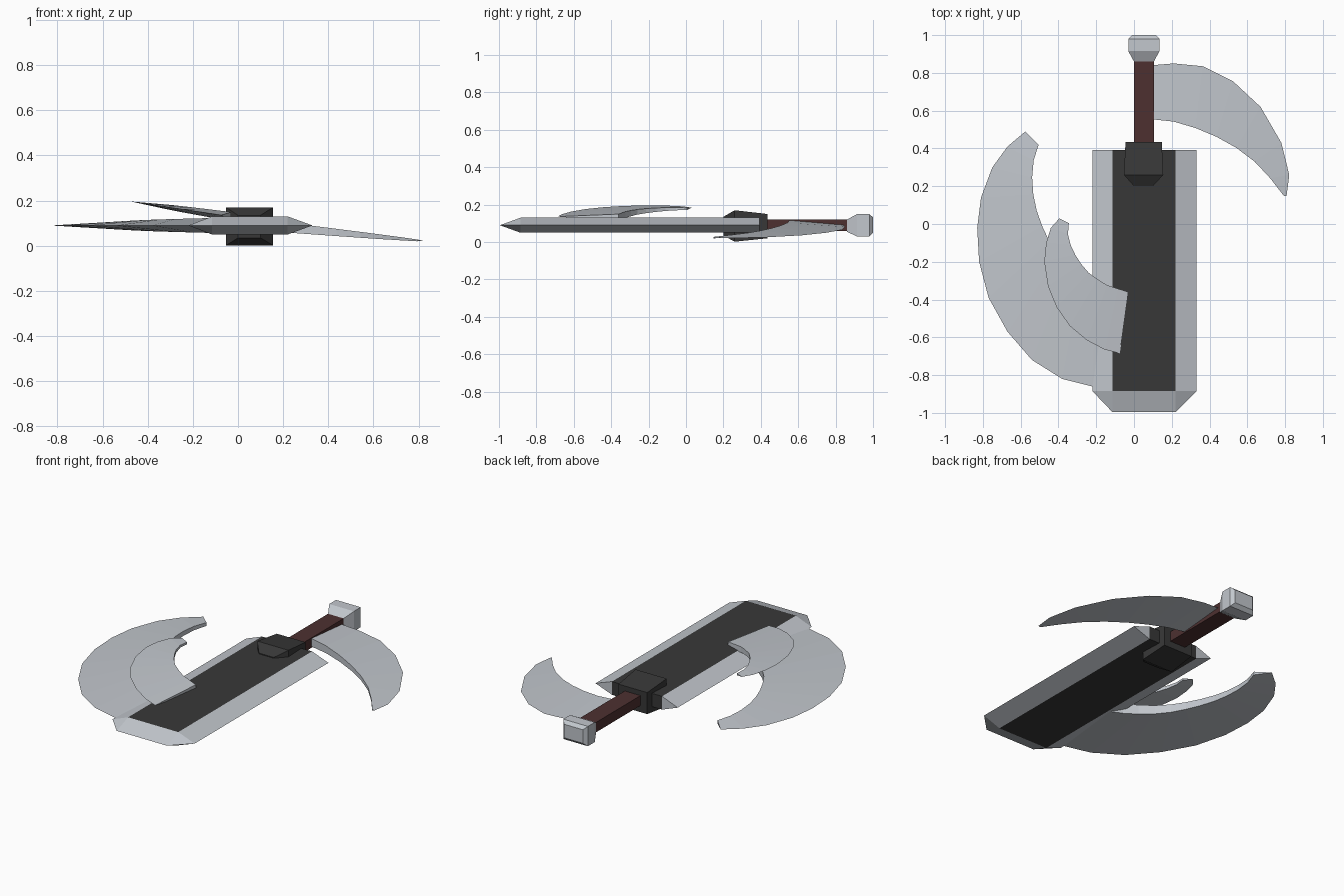
import bpy, bmesh
from mathutils import Vector

if "Cube" in bpy.data.objects:
    bpy.data.objects.remove(bpy.data.objects["Cube"])


def material(name, rgb):
    m = bpy.data.materials.new(name)
    m.diffuse_color = (*rgb, 1)
    m.use_nodes = True
    m.node_tree.nodes["Principled BSDF"].inputs["Base Color"].default_value = m.diffuse_color
    return m


STEEL = material("pale steel", (0.54, 0.57, 0.61))
DARK = material("dark metal", (0.039, 0.039, 0.039))
BROWN = material("brown leather", (0.075, 0.030, 0.030))


def finish(bm, name, *mats):
    bmesh.ops.remove_doubles(bm, verts=bm.verts, dist=1e-5)
    bmesh.ops.recalc_face_normals(bm, faces=bm.faces)
    me = bpy.data.meshes.new(name)
    bm.to_mesh(me)
    bm.free()
    for m in mats:
        me.materials.append(m)
    ob = bpy.data.objects.new(name, me)
    bpy.context.collection.objects.link(ob)
    return ob


def loft(rings, closed_ends=(True, True)):
    """Skin a list of equally long vertex rings."""
    bm = bmesh.new()
    vs = [[bm.verts.new(p) for p in r] for r in rings]
    n = len(vs[0])
    for a, b in zip(vs, vs[1:]):
        for i in range(n):
            j = (i + 1) % n
            bm.faces.new((a[i], a[j], b[j], b[i]))
    for end, use in zip((vs[0], vs[-1]), closed_ends):
        if use:
            bm.faces.new(end)
    return bm


def box_loft(name, mat, sections):
    """Rectangular sections along y: (y, x0, x1, z0, z1)."""
    return finish(loft([[(x0, y, z0), (x1, y, z0), (x1, y, z1), (x0, y, z1)]
                        for y, x0, x1, z0, z1 in sections]), name, mat)


# main blade: hexagonal section, chisel tip, dark flats
section = [(-0.22, 0.09), (-0.115, 0.13), (0.22, 0.13),
           (0.33, 0.09), (0.22, 0.05), (-0.115, 0.05)]
bm = loft([[(x, 0.393, z) for x, z in section],
           [(x, -0.885, z) for x, z in section],
           [(min(max(x, -0.115), 0.22), -0.995, 0.09) for x, z in section]],
          (False, False))
bm.verts.ensure_lookup_table()
back = bm.verts[:6]
for ids in ((0, 1, 5), (1, 2, 4, 5), (2, 3, 4)):
    bm.faces.new([back[i] for i in ids])
bmesh.ops.dissolve_degenerate(bm, edges=bm.edges, dist=1e-5)
bm.normal_update()
for f in bm.faces:
    c = f.calc_center_median()
    rear = c.y > 0.39 and abs(c.x - 0.0525) < 0.1
    f.material_index = 1 if abs(f.normal.z) > 0.99 or rear else 0
finish(bm, "main_blade", STEEL, DARK)

# guard, grip and pommel
box_loft("guard", DARK, [(0.20, 0.0, 0.10, 0.035, 0.135),
                         (0.26, -0.053, 0.155, 0.002, 0.17),
                         (0.435, -0.045, 0.147, 0.02, 0.15)])
box_loft("grip", BROWN, [(0.40, 0.0, 0.105, 0.06, 0.12),
                         (0.87, 0.0, 0.105, 0.06, 0.12)])
box_loft("pommel", STEEL, [(0.86, 0.0, 0.105, 0.055, 0.12),
                           (0.915, -0.03, 0.135, 0.03, 0.15),
                           (0.98, -0.03, 0.135, 0.03, 0.15),
                           (1.0, -0.01, 0.115, 0.05, 0.132)])


def resample(pts, n):
    """Spread n points evenly along a polyline."""
    pts = [Vector(p) for p in pts]
    lens = [(b - a).length for a, b in zip(pts, pts[1:])]
    out = []
    for k in range(n):
        d, i = sum(lens) * k / (n - 1), 0
        while i < len(lens) - 1 and d > lens[i]:
            d -= lens[i]
            i += 1
        out.append(pts[i].lerp(pts[i + 1], min(d / lens[i], 1)))
    return out


def crescent(name, outer, inner, height, root, tip):
    """Curved wedge: sharp outer edge, thick inner edge, root first."""
    n = len(outer)
    rings = []
    for k, (o, i) in enumerate(zip(outer, resample(inner, n))):
        t = root + (tip - root) * k / (n - 1)
        z = height(i[0])
        rings.append([(o[0], o[1], height(o[0])),
                      (i[0], i[1], z + t), (i[0], i[1], z - t)])
    finish(loft(rings), name, STEEL)


# side blades
crescent("large_side_blade",
         [(-0.12, -0.865), (-0.22, -0.86), (-0.38, -0.82), (-0.54, -0.72),
          (-0.67, -0.57), (-0.77, -0.39), (-0.82, -0.20), (-0.83, -0.02),
          (-0.81, 0.14), (-0.75, 0.30), (-0.67, 0.41), (-0.575, 0.49)],
         [(-0.12, -0.37), (-0.24, -0.32), (-0.34, -0.24), (-0.41, -0.16),
          (-0.455, -0.08), (-0.50, 0.02), (-0.53, 0.12), (-0.54, 0.24),
          (-0.53, 0.35), (-0.505, 0.42)],
         lambda x: 0.09, 0.033, 0.01)
crescent("small_side_blade",
         [(-0.075, -0.685), (-0.155, -0.665), (-0.25, -0.615), (-0.34, -0.54),
          (-0.41, -0.44), (-0.455, -0.33), (-0.475, -0.20), (-0.465, -0.10),
          (-0.44, -0.02), (-0.395, 0.03)],
         [(-0.03, -0.36), (-0.14, -0.325), (-0.23, -0.27), (-0.29, -0.20),
          (-0.33, -0.13), (-0.35, -0.06), (-0.345, 0.005)],
         lambda x: 0.194 - 0.15 * (x + 0.46), 0.02, 0.006)
crescent("grip_side_blade",
         [(0.09, 0.84), (0.21, 0.85), (0.365, 0.835), (0.525, 0.755),
          (0.67, 0.62), (0.78, 0.43), (0.822, 0.26), (0.808, 0.15)],
         [(0.09, 0.555), (0.23, 0.54), (0.38, 0.49), (0.51, 0.425),
          (0.62, 0.35), (0.715, 0.25), (0.795, 0.147)],
         lambda x: 0.092 - 0.098 * (x - 0.1), 0.025, 0.004)
